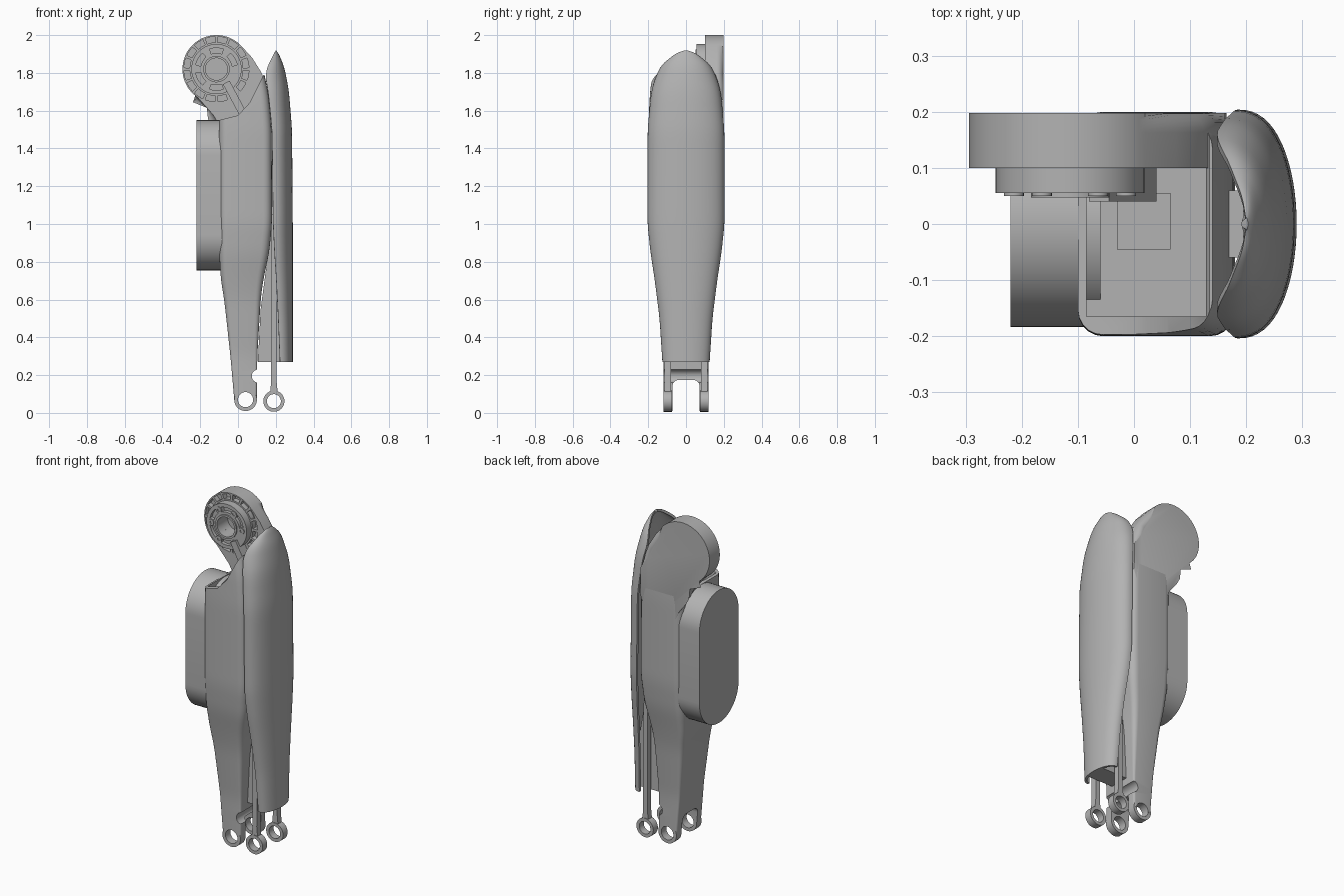
import bpy, bmesh, math
from mathutils import Vector, Matrix

if "Cube" in bpy.data.objects:
    bpy.data.objects.remove(bpy.data.objects["Cube"])

GREY = bpy.data.materials.new("plain grey")
GREY.use_nodes = True
GREY.diffuse_color = (0.45, 0.45, 0.45, 1)
GREY.node_tree.nodes["Principled BSDF"].inputs["Base Color"].default_value = (0.45, 0.45, 0.45, 1)


def make(name, bm):
    bmesh.ops.recalc_face_normals(bm, faces=bm.faces)
    me = bpy.data.meshes.new(name)
    bm.to_mesh(me)
    bm.free()
    ob = bpy.data.objects.new(name, me)
    me.materials.append(GREY)
    bpy.context.collection.objects.link(ob)
    return ob


def prism(name, pts, d0, d1, bevel=0, axis="y", bm=None):
    """Extrude a profile from d0 to d1; only the d1 rim is bevelled."""
    own = bm is None
    bm = bm or bmesh.new()
    place = (lambda p, d: (p[0], d, p[1])) if axis == "y" else (lambda p, d: (d, p[0], p[1]))
    a = [bm.verts.new(place(p, d0)) for p in pts]
    b = [bm.verts.new(place(p, d1)) for p in pts]
    bm.faces.new(a)
    cap = bm.faces.new(b[::-1])
    for i in range(len(pts)):
        j = (i + 1) % len(pts)
        bm.faces.new((a[i], b[i], b[j], a[j]))
    if bevel:
        bmesh.ops.bevel(bm, geom=list(cap.edges), offset=bevel, segments=6, profile=0.5, affect="EDGES")
    return make(name, bm) if own else None


def arc(cx, cz, r, a0, a1, n):
    angles = [math.radians(a0 + (a1 - a0) * i / n) for i in range(n + 1)]
    return [(cx + r * math.cos(a), cz + r * math.sin(a)) for a in angles]


def circle(cx, cz, r, n=40):
    return arc(cx, cz, r, 0, 360 - 360 / n, n - 1)


def rect(u0, v0, u1, v1):
    return [(u0, v0), (u1, v0), (u1, v1), (u0, v1)]


def ring(name, cx, cz, r0, r1, y0, y1, n=48):
    """Flat ring with its axis along y."""
    bm = bmesh.new()
    prof = [(r0, y0), (r1, y0), (r1, y1), (r0, y1)]
    loops = []
    for i in range(n):
        a = math.tau * i / n
        loops.append([bm.verts.new((cx + r * math.cos(a), y, cz + r * math.sin(a))) for r, y in prof])
    for i in range(n):
        p, q = loops[i], loops[(i + 1) % n]
        for k in range(4):
            bm.faces.new((p[k], p[k - 1], q[k - 1], q[k]))
    return make(name, bm)


def boolean(ob, tool, op="DIFFERENCE"):
    m = ob.modifiers.new(op, "BOOLEAN")
    m.object, m.operation, m.solver = tool, op, "EXACT"
    bpy.ops.object.select_all(action="DESELECT")
    bpy.context.view_layer.objects.active = ob
    ob.select_set(True)
    bpy.ops.object.modifier_apply(modifier=m.name)
    bpy.data.objects.remove(tool)


def smooth_row(rows, z, k):
    """Table lookup by height, averaged over a short span to round the kinks."""
    def look(h):
        h = min(max(h, rows[0][0]), rows[-1][0])
        for a, b in zip(rows, rows[1:]):
            if h <= b[0]:
                return a[k] + (b[k] - a[k]) * (h - a[0]) / (b[0] - a[0])
    span = min(0.04, z - rows[0][0], rows[-1][0] - z)
    return sum(look(z + span * t) for t in (-1, -0.5, 0, 0.5, 1)) / 5


# Main leg body: height, rear x, front x, half width
BODY = [(0.07, -0.02, 0.1, 0.12), (0.3, -0.04, 0.102, 0.12), (0.6, -0.073, 0.12, 0.145),
        (0.7, -0.09, 0.133, 0.16), (0.85, -0.1, 0.165, 0.187), (1.0, -0.1, 0.18, 0.2),
        (1.5, -0.1, 0.178, 0.2), (1.68, -0.1, 0.163, 0.192), (1.79, -0.1, 0.14, 0.18)]
bm = bmesh.new()
loops = []
for i in range(61):
    z = 0.07 + 1.72 * i / 60
    x0, x1, h = (smooth_row(BODY, z, k) for k in (1, 2, 3))
    r = min(0.045, 0.012 + 0.05 * max(0, z - 0.25))
    loop = []
    for q, (sx, sy) in enumerate([(1, 1), (0, 1), (0, 0), (1, 0)]):
        cx = x1 - r if sx else x0 + r
        cy = h - r if sy else r - h
        loop += arc(cx, cy, r, 90 * q, 90 * q + 90, 5)
    loops.append([bm.verts.new((x, y, z)) for x, y in loop])
for a, b in zip(loops, loops[1:]):
    for k in range(len(a)):
        bm.faces.new((a[k - 1], a[k], b[k], b[k - 1]))
bm.faces.new(loops[0][::-1])
bm.faces.new(loops[-1])
body = make("leg_body", bm)
boolean(body, prism("foot_round", circle(0.04, 0.07, 0.06), -0.119, 0.119), "UNION")

# Fork slot, pivot holes, side notch, sloped shoulder and open top pocket
slot = rect(-0.072, -0.1, 0.072, 0.14)[:2] + arc(0.037, 0.14, 0.035, 0, 90, 6) + arc(-0.037, 0.14, 0.035, 90, 180, 6)
boolean(body, prism("slot_cut", slot, -0.3, 0.3, axis="x"))
boolean(body, prism("pivot_cut", circle(0.04, 0.07, 0.04), -0.3, 0.3))
boolean(body, prism("notch_cut", circle(0.108, 0.195, 0.035), -0.3, 0.3))
shoulder = [(-0.3, 1.54), (-0.1, 1.55), (0.0, 1.575), (0.06, 1.64), (0.1, 1.72), (0.135, 1.79), (0.135, 2.1), (-0.3, 2.1)]
boolean(body, prism("shoulder_cut", shoulder, -0.3, 0.3))
boolean(body, prism("pocket_cut", rect(-0.085, 1.49, 0.128, 2.1), -0.165, 0.11))
prism("pocket_block", rect(-0.03, 1.48, 0.065, 1.56), -0.045, 0.055)

# Stadium shaped motor housing on the rear
R = 0.186
stadium = arc(0.002, 1.55 - R, R, 0, 180, 24) + arc(0.002, 0.755 + R, R, 180, 360, 24)
prism("motor_housing", stadium, -0.06, -0.22, 0.04, "x")

# Hip plate with a round head
CX, CZ = -0.114, 1.82
head = arc(CX, CZ, 0.18, 42, 236, 40) + [(-0.165, 1.615), (-0.13, 1.575), (-0.105, 1.53), (-0.085, 1.45), (-0.06, 1.3),
        (0.14, 1.3), (0.165, 1.5), (0.162, 1.66), (0.148, 1.74), (0.125, 1.8), (0.075, 1.88)]
hip = prism("hip_plate", head, 0.1, 0.198, 0.035)


def pockets(name, count, r0, r1, gap, y0, y1, skip):
    bm = bmesh.new()
    step = 360 / count
    for i in range(count):
        a0 = step * i + gap
        a1 = step * (i + 1) - gap
        if i not in skip:
            prism("", arc(CX, CZ, r0, a0, a1, 5) + arc(CX, CZ, r1, a1, a0, 5), y0, y1, bm=bm)
    return make(name, bm)


boolean(hip, pockets("rim_cut", 16, 0.142, 0.172, 2.5, 0.05, 0.13, (13,)))
boolean(hip, prism("hub_cut", circle(CX, CZ, 0.06), 0.05, 0.15))

# Hip hub with arc recesses, collar and screws
hub = ring("hip_hub", CX, CZ, 0.06, 0.133, 0.055, 0.101)
boolean(hub, pockets("hub_recess_cut", 6, 0.085, 0.112, 11, 0.03, 0.075, (5,)))
ring("hub_collar", CX, CZ, 0.058, 0.07, 0.047, 0.06)
for i in range(6):
    a = math.tau * i / 6
    ring("hub_screw_%d" % (i + 1), CX + 0.1 * math.cos(a), CZ + 0.1 * math.sin(a), 0.008, 0.018, 0.05, 0.07, 16)

# Strut that crosses the hub rim
strut = prism("hub_strut", rect(-0.02, -0.09, 0.02, 0.09), 0.04, 0.1)
strut.data.transform(Matrix.Translation((-0.02, 0, 1.67)) @ Matrix.Rotation(math.radians(-28), 4, "Y"))

# Curved front shell: height, rim x, crown x, half width
SHELL = [(0.27, 0.222, 0.29, 0.125), (0.5, 0.213, 0.29, 0.14), (0.7, 0.203, 0.29, 0.165), (0.85, 0.193, 0.29, 0.188),
         (1.0, 0.186, 0.29, 0.204), (1.5, 0.18, 0.286, 0.203), (1.7, 0.16, 0.27, 0.185), (1.8, 0.142, 0.252, 0.155),
         (1.86, 0.168, 0.236, 0.118), (1.9, 0.19, 0.217, 0.065), (1.918, 0.199, 0.203, 0.012)]
bm = bmesh.new()
loops = []
N = 32
levels = [0.27 + 1.43 * i / 40 for i in range(41)] + [1.7 + 0.218 * math.sin(math.pi / 2 * i / 16) for i in range(1, 17)]
for z in levels:
    edge, crown, h = (smooth_row(SHELL, z, k) for k in (1, 2, 3))
    loop = []
    for i in range(N + 1):
        t = math.pi * (i / N - 0.5)
        loop.append(bm.verts.new((edge + (crown - edge) * max(0, math.cos(t)) ** 0.85, h * math.sin(t), z)))
    loops.append(loop)
for a, b in zip(loops, loops[1:]):
    for k in range(N):
        bm.faces.new((a[k], a[k + 1], b[k + 1], b[k]))
shell = make("front_shell", bm)
if sum(p.normal.x for p in shell.data.polygons) < 0:
    shell.data.flip_normals()
solid = shell.modifiers.new("thickness", "SOLIDIFY")
solid.thickness, solid.offset = 0.014, -1
bpy.context.view_layer.objects.active = shell
bpy.ops.object.modifier_apply(modifier=solid.name)

# Spine between the body and the shell
spine = [(0.105, 0.27), (0.28, 0.27), (0.28, 0.5), (0.2, 0.95), (0.195, 1.6), (0.165, 1.6), (0.16, 0.85), (0.12, 0.55)]
prism("spine", spine, -0.06, 0.06)

# Paired push rods with ring ends
for side, s in (("left", 1), ("right", -1)):
    y0, y1 = sorted((0.075 * s, 0.118 * s))
    ring(side + "_rod_eye", 0.19, 0.062, 0.037, 0.056, y0, y1)
    rod = [(0.17, 0.108), (0.21, 0.108), (0.204, 0.17), (0.206, 0.6), (0.193, 1.05), (0.177, 1.05), (0.176, 0.6), (0.176, 0.17)]
    prism(side + "_rod", rod, y0 + 0.004, y1 - 0.004)

# Smooth shading with crisp edges
bpy.ops.object.select_all(action="DESELECT")
for ob in bpy.context.collection.objects:
    if ob.type == "MESH" and GREY.name in ob.data.materials:
        ob.select_set(True)
        bpy.context.view_layer.objects.active = ob
bpy.ops.object.shade_smooth_by_angle(angle=math.radians(35))
